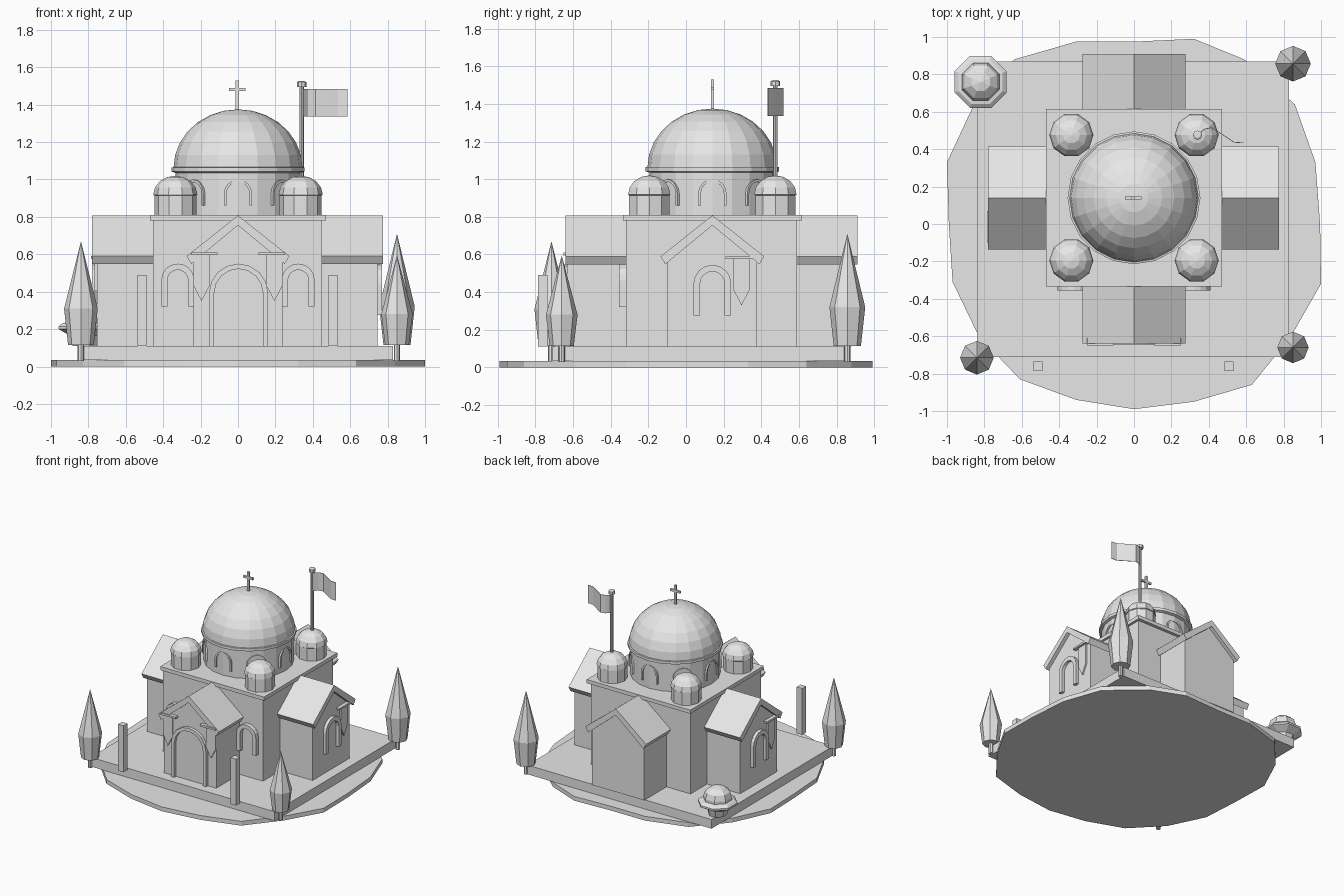
import bpy, bmesh, math
from mathutils import Matrix, Vector

if "Cube" in bpy.data.objects:
    bpy.data.objects.remove(bpy.data.objects["Cube"])

stone = bpy.data.materials.new("pale_grey")
stone.diffuse_color = (0.8, 0.8, 0.8, 1)
stone.use_nodes = True
stone.node_tree.nodes["Principled BSDF"].inputs["Base Color"].default_value = stone.diffuse_color
CY = 0.14                                    # centre of the church in y


def finish(name, bm, matrix=Matrix()):
    bmesh.ops.transform(bm, matrix=matrix, verts=bm.verts)
    bmesh.ops.recalc_face_normals(bm, faces=bm.faces)
    me = bpy.data.meshes.new(name)
    bm.to_mesh(me)
    bm.free()
    me.materials.append(stone)
    ob = bpy.data.objects.new(name, me)
    bpy.context.collection.objects.link(ob)
    return ob


def extrude(name, pts, vec, matrix=Matrix()):
    """Closed outline pushed along a vector."""
    bm = bmesh.new()
    face = bm.faces.new([bm.verts.new(p) for p in pts])
    new = bmesh.ops.extrude_face_region(bm, geom=[face])["geom"]
    bmesh.ops.translate(bm, vec=vec, verts=[v for v in new if isinstance(v, bmesh.types.BMVert)])
    return finish(name, bm, matrix)


def box(name, x0, x1, y0, y1, z0, z1, matrix=Matrix()):
    pts = [(x0, y0, z0), (x1, y0, z0), (x1, y1, z0), (x0, y1, z0)]
    return extrude(name, pts, (0, 0, z1 - z0), matrix)


def plate(name, pts, y0, y1, matrix):
    """Outline in the x-z plane, thick along y."""
    return extrude(name, [(x, y0, z) for x, z in pts], (0, y1 - y0, 0), matrix)


def lathe(name, profile, n, x, y, turn=0.0):
    """Faceted solid of revolution; profile runs bottom to top as (radius, z)."""
    bm = bmesh.new()
    rings = []
    for r, z in profile:
        if r == 0:
            rings.append([bm.verts.new((0, 0, z))] * n)
        else:
            rings.append([bm.verts.new((r * math.cos(turn + math.tau * i / n),
                                        r * math.sin(turn + math.tau * i / n), z)) for i in range(n)])
    for a, b in zip(rings, rings[1:]):
        for i in range(n):
            j = (i + 1) % n
            bm.faces.new(list(dict.fromkeys((a[i], a[j], b[j], b[i]))))
    for ring, (r, z) in ((rings[0], profile[0]), (rings[-1], profile[-1])):
        if r:
            bm.faces.new(ring)
    return finish(name, bm, Matrix.Translation((x, y, 0)))


def dome_profile(r, z0, h, steps):
    pts = [(r * math.cos(math.pi / 2 * i / steps), z0 + h * math.sin(math.pi / 2 * i / steps))
           for i in range(steps)]
    return pts + [(0, z0 + h)]


def arch(name, cx, half, top, base, band, y0, y1, matrix):
    """Round-headed raised frame."""
    def curve(r):
        return [(cx + r * math.cos(math.pi * i / 8), top - half + r * math.sin(math.pi * i / 8))
                for i in range(9)]
    inner = half - band
    pts = [(cx + half, base)] + curve(half) + [(cx - half, base), (cx - inner, base)]
    pts += curve(inner)[::-1] + [(cx + inner, base)]
    plate(name, pts, y0, y1, matrix)


def side(deg):
    """Frame around the church centre; local -y points outward."""
    return Matrix.Translation((0, CY, 0)) @ Matrix.Rotation(math.radians(deg), 4, 'Z')


# Uneven ground disc
ground = [(0, -0.99), (0.32, -0.95), (0.63, -0.86), (0.84, -0.6), (1, -0.32), (0.995, 0), (0.97, 0.33),
          (0.86, 0.64), (0.59, 0.88), (0.32, 0.99), (0, 0.975), (-0.31, 0.975), (-0.64, 0.88),
          (-0.86, 0.63), (-1, 0.33), (-0.99, 0), (-0.97, -0.31), (-0.83, -0.6), (-0.61, -0.83),
          (-0.31, -0.94)]
extrude("ground", [(x, y, 0) for x, y in ground], (0, 0, 0.035))
box("terrace", -0.84, 0.83, -0.71, 0.87, 0.035, 0.11)

# Central block with flat roof
box("main_walls", -0.455, 0.45, -0.32, 0.59, 0.11, 0.785)
box("main_roof", -0.47, 0.47, -0.335, 0.615, 0.78, 0.81)

# Four gabled wings: angle, wall reach, roof reach
wings = {"south": (0, 0.76, 0.78), "east": (90, 0.745, 0.775),
         "north": (180, 0.74, 0.77), "west": (270, 0.755, 0.78)}
for key, (deg, wall, roof) in wings.items():
    m = side(deg)
    plate(key + "_wing", [(-0.237, 0.11), (0.237, 0.11), (0.237, 0.59), (0, 0.775), (-0.237, 0.59)],
          -wall, -0.4, m)
    plate(key + "_roof", [(-0.275, 0.59), (0, 0.808), (0.275, 0.59), (0.25, 0.548),
                          (0, 0.755), (-0.25, 0.548)], -roof, -0.4, m)
    if key == "north":
        continue
    # Doorway or window arch
    if key == "south":
        arch("door_arch", 0.003, 0.158, 0.55, 0.11, 0.028, -wall - 0.025, -wall + 0.01, m)
    else:
        arch(key + "_window_arch", 0, 0.1, 0.545, 0.275, 0.035, -wall - 0.025, -wall + 0.01, m)
    # Ledges with pointed brackets
    for s in ((-1, 1) if key == "south" else (1,)):
        zt = 0.60 if key == "south" else 0.58
        a, b = (0.11, 0.25) if key == "south" else (0.07, 0.24)
        x0, x1 = sorted((s * a, s * b))
        box(key + "_ledge", x0, x1, -wall - 0.03, -wall + 0.01, zt - 0.005, zt + 0.01, m)
        c = 0.195 if key == "south" else 0.155
        w = 0.042
        plate(key + "_bracket", [(s * (c - w), zt), (s * (c + w), zt), (s * (c + w), zt - 0.17),
                                 (s * c, zt - 0.25), (s * (c - w), zt - 0.17)], -wall - 0.012, -wall + 0.01, m)

# Window arches beside the entrance
for s in (-1, 1):
    arch("front_window_arch", s * 0.322, 0.088, 0.55, 0.32, 0.033, -0.495, -0.45, side(0))

# Drum, cornice and great dome
lathe("drum", [(0.335, 0.8), (0.335, 1.05)], 20, 0, CY)
lathe("drum_cornice", [(0.335, 1.035), (0.355, 1.042), (0.355, 1.064), (0.33, 1.068)], 20, 0, CY)
lathe("great_dome", dome_profile(0.345, 1.06, 0.315, 7), 20, 0, CY)
for k in range(8):
    arch("drum_window", 0, 0.075, 1.0, 0.86, 0.014, -0.338, -0.31, side(45 * k))

# Corner turrets
for x in (-0.335, 0.335):
    for y in (-0.195, 0.475):
        lathe("turret", [(0.112, 0.8), (0.112, 0.92)], 10, x, y)
        lathe("turret_dome", [(0.105, 0.91)] + dome_profile(0.118, 0.918, 0.102, 4), 10, x, y)

# Cross on the dome
box("cross_post", -0.013, 0.006, CY - 0.008, CY + 0.008, 1.36, 1.53)
box("cross_bar", -0.047, 0.04, CY - 0.008, CY + 0.008, 1.473, 1.49)

# Flagpole and waving flag
lathe("flagpole", [(0.012, 1.0), (0.012, 1.5)], 8, 0.34, 0.475)
lathe("flagpole_cap", [(0.025, 1.495), (0.025, 1.52), (0.015, 1.526)], 8, 0.34, 0.475)
wave = [(0.345, 0.475), (0.375, 0.505), (0.415, 0.513), (0.49, 0.465), (0.535, 0.435), (0.585, 0.432)]
outline = wave + [(x, y + 0.004) for x, y in reversed(wave)]
extrude("flag", [(x, y, 1.337) for x, y in outline], (0, 0, 0.148))

# Gate posts
for x in (-0.513, 0.508):
    box("gate_post", x - 0.025, x + 0.025, -0.785, -0.735, 0.11, 0.49)

# Cypress trees: x, y, widest radius, widest height, top
for x, y, r, zw, zt in ((-0.84, -0.715, 0.09, 0.31, 0.67), (0.85, -0.66, 0.084, 0.28, 0.595),
                        (0.85, 0.857, 0.095, 0.32, 0.71)):
    lathe("tree_trunk", [(0.017, 0.03), (0.017, 0.13)], 8, x, y)
    lathe("tree_crown", [(r * 0.76, 0.115), (r, zw), (0, zt)], 8, x, y)

# Small domed fountain at the back corner
lathe("fountain", [(0.07, 0.11), (0.085, 0.165), (0.15, 0.2), (0.15, 0.215), (0.128, 0.232), (0.108, 0.235)]
      + dome_profile(0.108, 0.255, 0.085, 3), 8, -0.82, 0.76, math.pi / 8)
